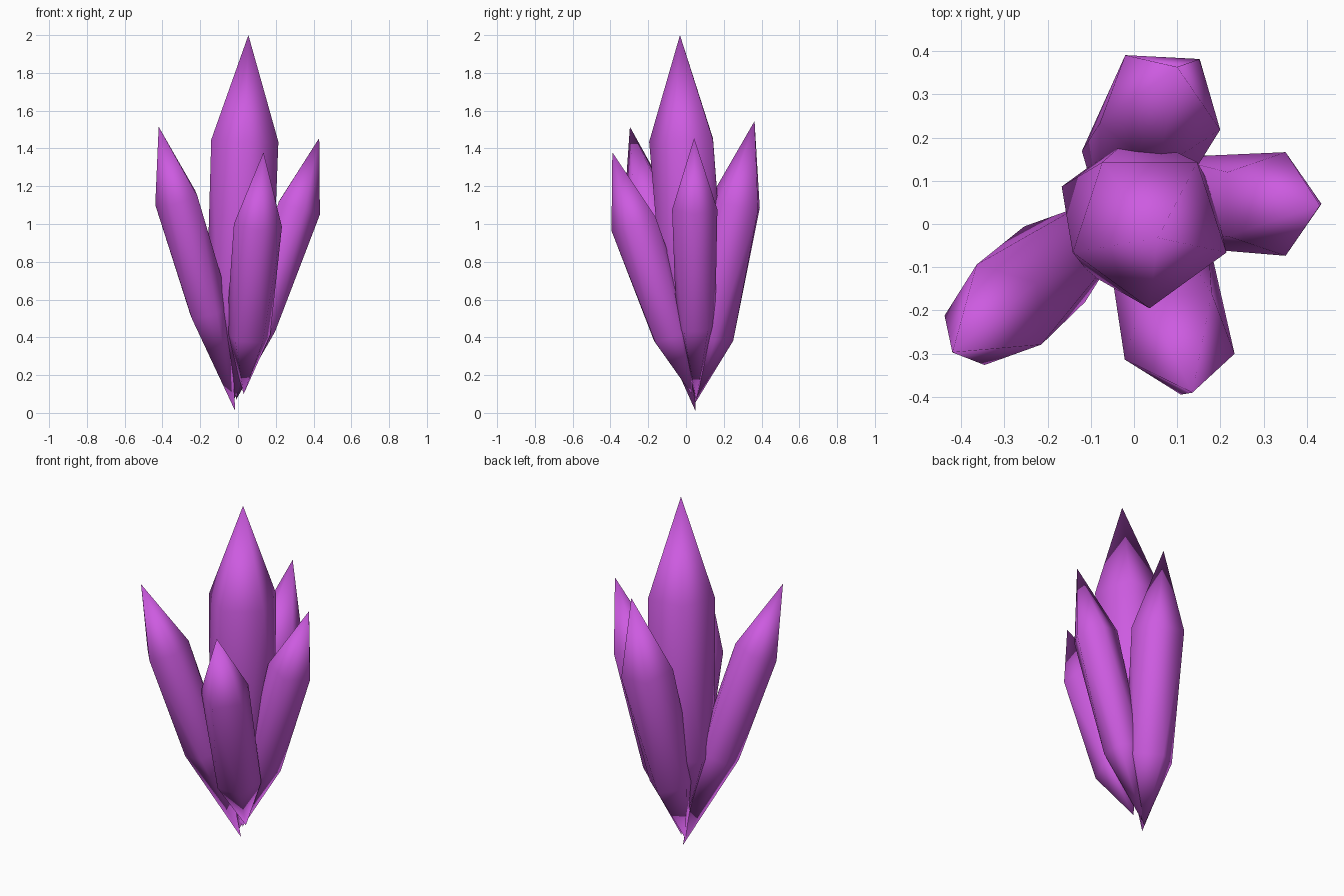
import bpy, bmesh, math
from mathutils import Vector

if "Cube" in bpy.data.objects:
    bpy.data.objects.remove(bpy.data.objects["Cube"])

mat = bpy.data.materials.new("violet crystal")
mat.diffuse_color = (0.61, 0.105, 0.75, 1)
mat.use_nodes = True
mat.node_tree.nodes["Principled BSDF"].inputs["Base Color"].default_value = mat.diffuse_color


def crystal(name, base, tip, low, high, azimuth):
    """Five-sided double-pointed crystal; low/high are (fraction along axis, radius).
    The lower ring is turned half a side against the upper one."""
    base, tip = Vector(base), Vector(tip)
    axis = tip - base
    d = axis.normalized()
    a = math.radians(azimuth)
    u = Vector((math.cos(a), math.sin(a), 0))
    u = (u - d * u.dot(d)).normalized()
    v = d.cross(u)
    bm = bmesh.new()
    bottom, top = bm.verts.new(base), bm.verts.new(tip)
    rings = []
    for (t, r), turn in ((low, 0.5), (high, 0)):
        angles = [math.tau * (i + turn) / 5 for i in range(5)]
        rings.append([bm.verts.new(base + axis * t + r * (u * math.cos(w) + v * math.sin(w)))
                      for w in angles])
    lo, hi = rings
    for i in range(5):
        j = (i + 1) % 5
        bm.faces.new((bottom, lo[j], lo[i]))
        bm.faces.new((lo[i], hi[j], hi[i]))
        bm.faces.new((lo[i], lo[j], hi[j]))
        bm.faces.new((hi[i], hi[j], top))
    bmesh.ops.recalc_face_normals(bm, faces=bm.faces)
    for f in bm.faces:
        f.smooth = True
    me = bpy.data.meshes.new(name)
    bm.to_mesh(me)
    bm.free()
    me.materials.append(mat)
    bpy.context.collection.objects.link(bpy.data.objects.new(name, me))


# Tall middle shard and four leaning shards around it
crystal("center_crystal", (-0.01, 0.05, 0.08), (0.055, -0.032, 2.0), (0.24, 0.182), (0.71, 0.187), -90)
crystal("front_crystal", (0.03, 0.03, 0.1), (0.135, -0.39, 1.38), (0.24, 0.123), (0.708, 0.134), -87)
crystal("right_crystal", (-0.01, 0.055, 0.07), (0.43, 0.043, 1.455), (0.28, 0.108), (0.735, 0.126), 0)
crystal("back_crystal", (-0.03, 0.047, 0.05), (0.1, 0.363, 1.545), (0.24, 0.13), (0.705, 0.147), -93)
crystal("left_crystal", (-0.015, 0.05, 0.01), (-0.42, -0.297, 1.515), (0.35, 0.118), (0.747, 0.125), 39)
